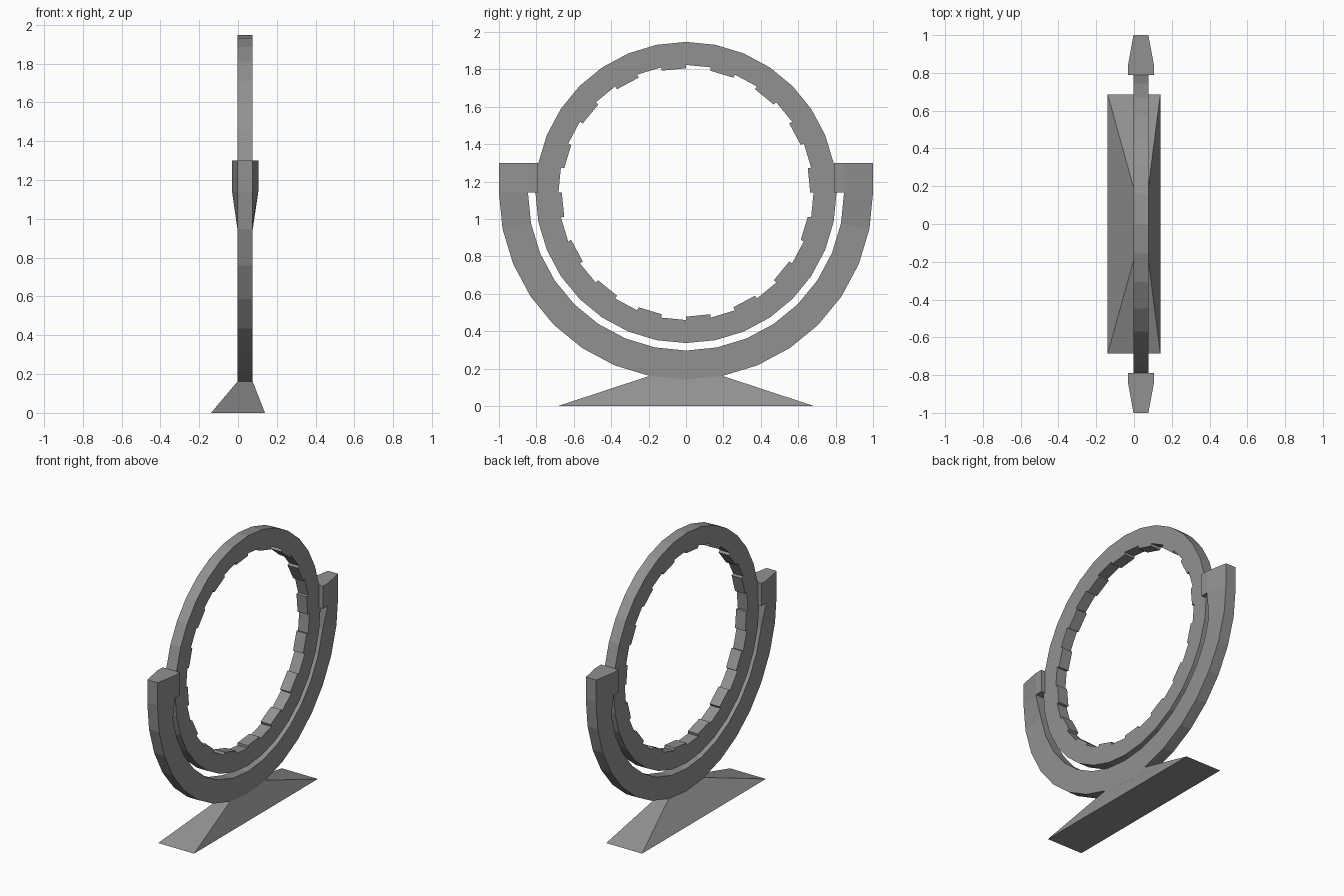
import bpy, bmesh
from math import sin, cos, tau

if "Cube" in bpy.data.objects:
    bpy.data.objects.remove(bpy.data.objects["Cube"])

SEG = 32                     # sides of the full circle
CZ = 1.142                   # height of the ring centre
X0, X1 = -0.003, 0.076       # thin width of ring and cradle
W0, W1 = -0.031, 0.105       # wide width at the clamps

# Dark grey for every part
grey = bpy.data.materials.new("dark_grey")
grey.diffuse_color = (0.285, 0.285, 0.285, 1)
grey.use_nodes = True
grey.node_tree.nodes["Principled BSDF"].inputs["Base Color"].default_value = grey.diffuse_color


def finish(bm, name):
    bmesh.ops.recalc_face_normals(bm, faces=bm.faces)
    mesh = bpy.data.meshes.new(name)
    bm.to_mesh(mesh)
    bm.free()
    mesh.materials.append(grey)
    obj = bpy.data.objects.new(name, mesh)
    bpy.context.collection.objects.link(obj)
    return obj


def section(bm, i, r_in, r_out, wide=False):
    """Four-cornered cross-section at step i, clockwise from the top."""
    y, z = sin(tau * i / SEG), cos(tau * i / SEG)
    a, b = (W0, W1) if wide else (X0, X1)
    pts = [(a, r_in), (b, r_in), (X1, r_out), (X0, r_out)]
    return [bm.verts.new((x, r * y, CZ + r * z)) for x, r in pts]


def bridge(bm, s, t):
    """Join two sections; the first face returned is the inner one."""
    return [bm.faces.new((s[j], s[(j + 1) % 4], t[(j + 1) % 4], t[j]))
            for j in range(4)]


def prism(name, lower, upper):
    bm = bmesh.new()
    lo = [bm.verts.new(p) for p in lower]
    up = [bm.verts.new(p) for p in upper]
    n = len(lo)
    bm.faces.new(lo)
    bm.faces.new(up)
    for i in range(n):
        j = (i + 1) % n
        bm.faces.new((lo[i], lo[j], up[j], up[i]))
    return finish(bm, name)


# Ring with every second inner facet raised as a tooth
bm = bmesh.new()
secs = [section(bm, i, 0.682, 0.805) for i in range(SEG)]
inner = [bridge(bm, secs[i], secs[(i + 1) % SEG])[0] for i in range(SEG)]
teeth = bmesh.ops.extrude_discrete_faces(bm, faces=inner[1::2])["faces"]
for face in teeth:
    for v in face.verts:
        v.co.y *= 0.664 / 0.682
        v.co.z = CZ + (v.co.z - CZ) * 0.664 / 0.682
finish(bm, "toothed_ring")

# Half-round cradle, flaring wider at both ends
bm = bmesh.new()
first, last = SEG // 4, 3 * SEG // 4
secs = [section(bm, i, 0.845, 1.0, i in (first, last))
        for i in range(first, last + 1)]
for s, t in zip(secs, secs[1:]):
    bridge(bm, s, t)
finish(bm, "cradle")

# Clamp blocks holding the ring
plan = [(W0, 0.79), (W1, 0.79), (W1, 0.845), (X1, 1.0), (X0, 1.0), (W0, 0.845)]
for side, name in ((-1, "clamp_left"), (1, "clamp_right")):
    prism(name, [(x, side * y, CZ) for x, y in plan],
          [(x, side * y, 1.30) for x, y in plan])

# Sloped foot whose top follows the underside of the cradle
a = tau / SEG
ty, tz = sin(a), CZ - cos(a)
bm = bmesh.new()
base = [bm.verts.new((x, y, 0)) for x, y in
        ((-0.139, -0.685), (0.139, -0.685), (0.139, 0.685), (-0.139, 0.685))]
left, right = [[bm.verts.new((x, y, z)) for y, z in
                ((-ty, tz), (0, CZ - 1), (ty, tz))] for x in (X0, X1)]
bm.faces.new(base)
bm.faces.new((base[0], base[1], right[0], left[0]))
bm.faces.new((base[2], base[3], left[2], right[2]))
bm.faces.new((base[1], base[2], *reversed(right)))
bm.faces.new((base[3], base[0], *left))
for i in range(2):
    bm.faces.new((left[i], right[i], right[i + 1], left[i + 1]))
finish(bm, "foot")
